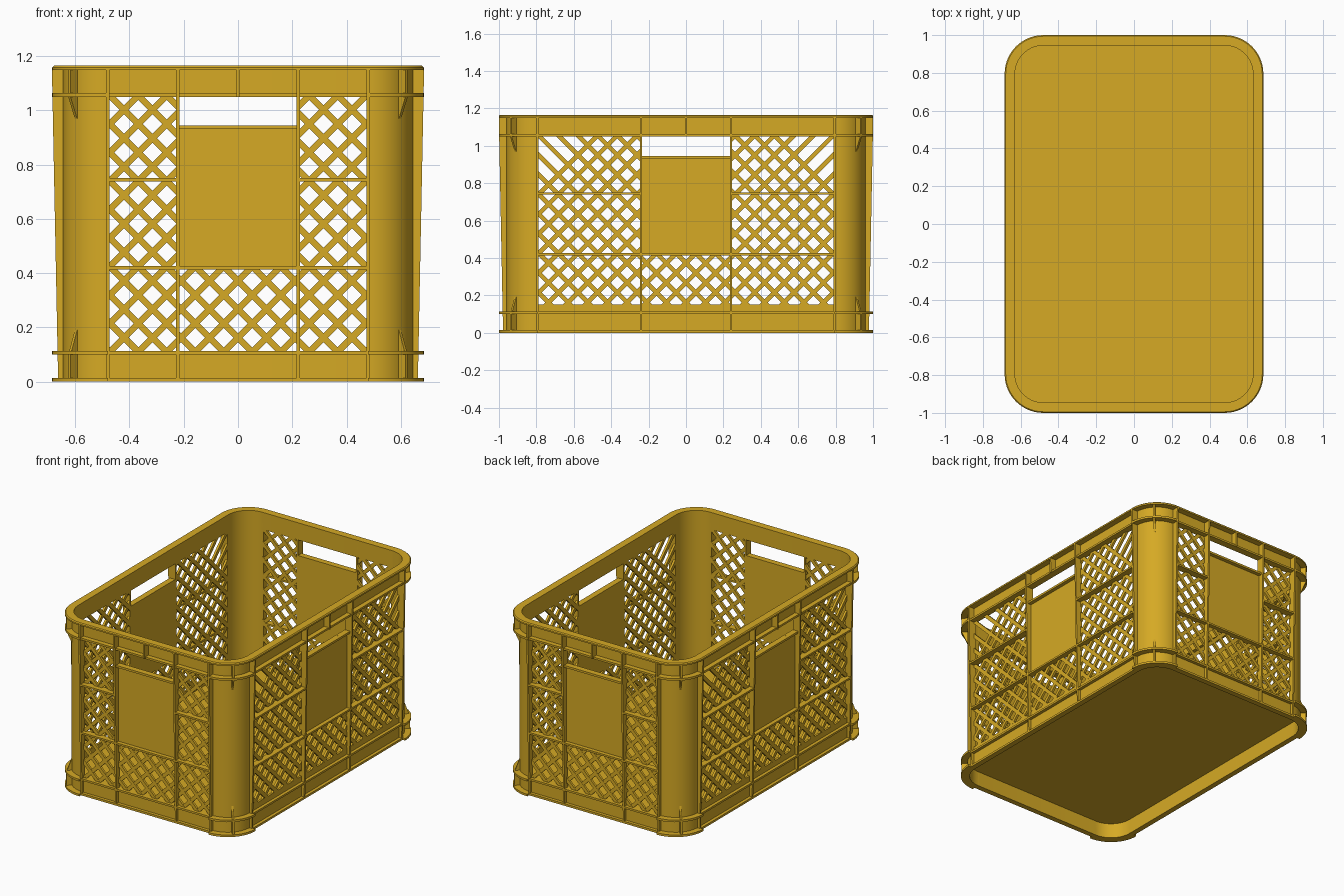
import bpy, bmesh, math
from mathutils import Matrix, Vector

old = bpy.data.objects.get("Cube")
if old:
    bpy.data.objects.remove(old)

# Layout: a rectangular core (CX, CY) grown outward by an offset d
CX, CY = 0.48, 0.795
WALL_IN, WALL_OUT, EDGE = 0.15, 0.165, 0.205
FLOOR_Z, RIM_Z, TOP = 0.10, 1.05, 1.165
ROW_1, ROW_2, GRIP_Z = 0.42, 0.745, 0.945
RIB = 0.012

plastic = bpy.data.materials.new("mustard_plastic")
plastic.use_nodes = True
COLOUR = (0.67, 0.40, 0.018, 1)
plastic.diffuse_color = COLOUR
plastic.node_tree.nodes["Principled BSDF"].inputs["Base Color"].default_value = COLOUR


def finish(name, bm):
    bmesh.ops.recalc_face_normals(bm, faces=bm.faces)
    mesh = bpy.data.meshes.new(name)
    bm.to_mesh(mesh)
    bm.free()
    mesh.materials.append(plastic)
    obj = bpy.data.objects.new(name, mesh)
    bpy.context.collection.objects.link(obj)
    return obj


def frame(x, y, degrees):
    """Local x points outward, local y runs along the wall."""
    return Matrix.Translation((x, y, 0)) @ Matrix.Rotation(math.radians(degrees), 4, "Z")


def corner_path(i, steps=14):
    cx, cy = ((CX, CY), (-CX, CY), (-CX, -CY), (CX, -CY))[i]
    angles = [math.pi / 2 * (i + k / steps) for k in range(steps + 1)]
    return [(cx, cy, math.cos(a), math.sin(a)) for a in angles]


def band(bm, path, r0, r1, z0, z1, closed, chamfer=0):
    """Sweep a rectangular section along a rounded path."""
    section = [(r0, z0), (r1, z0), (r1, z1 - chamfer), (r1 - chamfer, z1), (r0, z1)]
    if not chamfer:
        section.pop(3)
    rows = [[bm.verts.new((x + r * dx, y + r * dy, z)) for r, z in section]
            for x, y, dx, dy in path]
    n = len(section)
    for i in range(len(rows) if closed else len(rows) - 1):
        a, b = rows[i], rows[(i + 1) % len(rows)]
        for k in range(n):
            m = (k + 1) % n
            bm.faces.new((a[k], b[k], b[m], a[m]))
    if not closed:
        bm.faces.new(rows[0])
        bm.faces.new(rows[-1])


def slab(bm, mat, u0, u1, z0, z1, d0, low, high=None):
    """Box on a wall; its outward depth may differ at the bottom and the top."""
    high = low if high is None else high
    v = [bm.verts.new(mat @ Vector((d, u, z))) for u in (u0, u1)
         for d, z in ((d0, z0), (low, z0), (high, z1), (d0, z1))]
    bm.faces.new(v[:4])
    bm.faces.new(v[4:])
    for k in range(4):
        m = (k + 1) % 4
        bm.faces.new((v[k], v[m], v[m + 4], v[k + 4]))


def depth(z):
    return 0.183 + 0.02 * z


def upright(bm, mat, u, z0, z1):
    slab(bm, mat, u - RIB / 2, u + RIB / 2, z0, z1, WALL_IN, depth(z0), depth(z1))


def lattice(name, mat, u0, u1, z0, z1, origin_z):
    """Crossed diagonal bars trimmed to one panel."""
    bm = bmesh.new()
    pitch, width, thick = 0.105, 0.024, WALL_OUT - WALL_IN
    for sign in (-1, 1):
        for k in range(-14, 14):
            spin = Matrix.Rotation(sign * math.pi / 4, 4, "X")
            move = Matrix.Translation((WALL_IN + thick / 2 + sign * 0.0005,
                                       (k + 0.5) * pitch, origin_z))
            size = Matrix.Diagonal((thick, width, 4, 1))
            bmesh.ops.create_cube(bm, size=1, matrix=move @ spin @ size)
    for point, normal in (((0, u0, 0), (0, -1, 0)), ((0, u1, 0), (0, 1, 0)),
                          ((0, 0, z0), (0, 0, -1)), ((0, 0, z1), (0, 0, 1))):
        everything = bm.verts[:] + bm.edges[:] + bm.faces[:]
        bmesh.ops.bisect_plane(bm, geom=everything, plane_co=point,
                               plane_no=normal, clear_outer=True)
    bm.transform(mat)
    finish(name, bm)


smooth = []
corners = [corner_path(i) for i in range(4)]
loop = [p for c in corners for p in c]

# Top rim: wall band and flanges
bm = bmesh.new()
band(bm, loop, WALL_IN, WALL_OUT, RIM_Z, TOP - 0.005, True)
band(bm, loop, WALL_IN, EDGE, TOP - 0.016, TOP, True, 0.006)
band(bm, loop, WALL_IN, 0.197, RIM_Z, RIM_Z + 0.013, True)
smooth.append(finish("top_rim", bm))

# Base skirt and flanges
bm = bmesh.new()
band(bm, loop, WALL_IN, WALL_OUT, 0, FLOOR_Z + 0.013, True)
band(bm, loop, WALL_IN, 0.186, 0, 0.014, True)
band(bm, loop, WALL_IN, 0.186, FLOOR_Z, FLOOR_Z + 0.013, True)
smooth.append(finish("base_skirt", bm))

# Floor plate
bm = bmesh.new()
low, high = [[bm.verts.new((x + dx * 0.152, y + dy * 0.152, z)) for x, y, dx, dy in loop]
             for z in (FLOOR_Z, FLOOR_Z + 0.013)]
bm.faces.new(low)
bm.faces.new(high)
finish("floor", bm)

# Rounded corner columns with flange tabs and diagonal fins
for i, path in enumerate(corners):
    bm = bmesh.new()
    band(bm, path, WALL_IN, WALL_OUT, 0.05, TOP - 0.05, False)
    for z in (0, FLOOR_Z, RIM_Z):
        band(bm, path, 0.16, EDGE, z, z + 0.014, False)
    x, y = path[0][:2]
    mat = frame(x, y, 90 * i + 45)
    half = RIB / 2
    slab(bm, mat, -half, half, RIM_Z, TOP - 0.01, 0.16, 0.2)
    slab(bm, mat, -half, half, 0.97, RIM_Z, 0.16, 0.166, 0.2)
    slab(bm, mat, -half, half, 0.005, FLOOR_Z, 0.16, 0.2)
    slab(bm, mat, -half, half, FLOOR_Z, 0.19, 0.16, 0.2, 0.166)
    smooth.append(finish("corner_column_%d" % (i + 1), bm))

# Four walls: name, frame, half width, half grip width, lattice start
walls = (("left", frame(CX, 0, 0), CY, 0.24, 0.15),
         ("back", frame(0, CY, 90), CX, 0.222, 0.11),
         ("right", frame(-CX, 0, 180), CY, 0.24, 0.15),
         ("front", frame(0, -CY, 270), CX, 0.222, 0.11))
for name, mat, side, grip, start in walls:
    # Ribs framing the panels
    bm = bmesh.new()
    for s in (-1, 1):
        upright(bm, mat, s * side, 0.005, TOP - 0.01)
        upright(bm, mat, s * grip, 0.005, TOP - 0.01)
        u0, u1 = sorted((s * grip, s * side))
        slab(bm, mat, u0, u1, ROW_2 - RIB / 2, ROW_2 + RIB / 2, WALL_IN, depth(ROW_2))
    upright(bm, mat, 0, RIM_Z, TOP - 0.01)
    slab(bm, mat, -side, side, ROW_1 - RIB / 2, ROW_1 + RIB / 2, WALL_IN, depth(ROW_1))
    finish(name + "_ribs", bm)

    # Solid plate below the hand hole, with its grip lip
    bm = bmesh.new()
    slab(bm, mat, -grip, grip, ROW_1, GRIP_Z, WALL_IN, WALL_OUT)
    slab(bm, mat, -grip, grip, GRIP_Z - 0.014, GRIP_Z, WALL_IN, 0.19)
    finish(name + "_grip_plate", bm)

    # Solid strip under the lattice on the long walls
    if start > 0.12:
        bm = bmesh.new()
        slab(bm, mat, -side, side, FLOOR_Z, start, WALL_IN, WALL_OUT)
        finish(name + "_lower_strip", bm)

    # Open lattice panels
    lattice(name + "_lattice_lower", mat, -side, side, start, ROW_1, 0.11)
    for label, u0, u1 in (("a", -side, -grip), ("b", grip, side)):
        lattice(name + "_lattice_upper_" + label, mat, u0, u1, ROW_1, RIM_Z, 0.11)

# Smooth the rounded parts, keeping their edges crisp
bpy.ops.object.select_all(action="DESELECT")
for obj in smooth:
    obj.select_set(True)
bpy.context.view_layer.objects.active = smooth[0]
bpy.ops.object.shade_smooth_by_angle(angle=math.radians(30))
